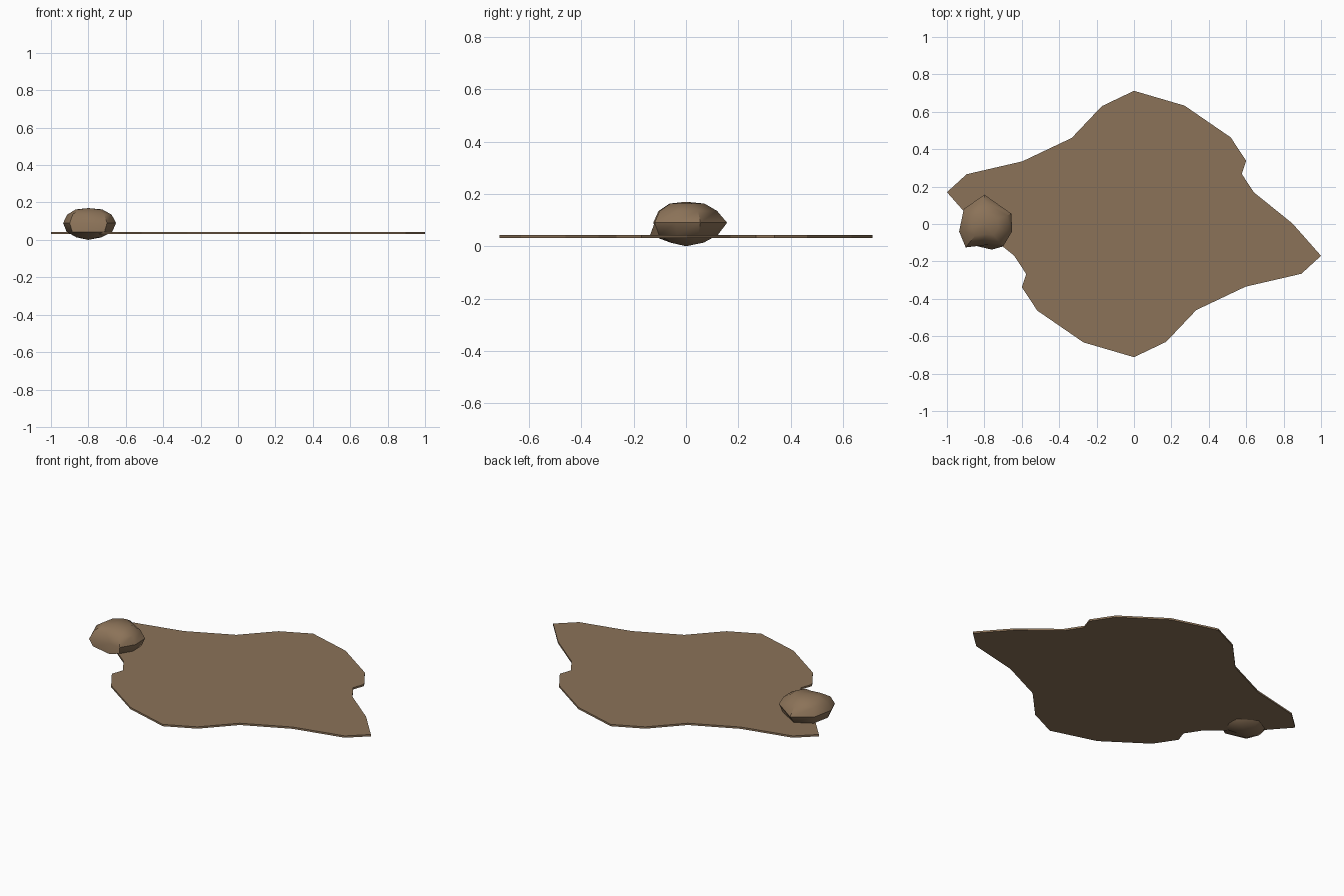
import bpy, bmesh

if "Cube" in bpy.data.objects:
    bpy.data.objects.remove(bpy.data.objects["Cube"])

brown = bpy.data.materials.new("earth_brown")
brown.diffuse_color = (0.26, 0.17, 0.098, 1)
brown.use_nodes = True
brown.node_tree.nodes["Principled BSDF"].inputs["Base Color"].default_value = brown.diffuse_color


def finish(name, bm, smooth):
    bmesh.ops.recalc_face_normals(bm, faces=bm.faces)
    mesh = bpy.data.meshes.new(name)
    bm.to_mesh(mesh)
    bm.free()
    mesh.materials.append(brown)
    obj = bpy.data.objects.new(name, mesh)
    bpy.context.collection.objects.link(obj)
    if smooth:
        bpy.ops.object.select_all(action='DESELECT')
        obj.select_set(True)
        bpy.context.view_layer.objects.active = obj
        bpy.ops.object.shade_smooth_by_angle(angle=0.75)
    return obj


# Thin ground slab: half an outline, repeated by a half turn
half = [(0, .712), (.27, .633), (.517, .463), (.6, .338), (.576, .268), (.64, .17),
        (.847, .003), (1, -.17), (.895, -.266), (.597, -.335), (.333, -.46), (.172, -.63)]
outline = half + [(-x, -y) for x, y in half]
bm = bmesh.new()
slab = bm.faces.new([bm.verts.new((x, y, .032)) for x, y in outline])
top = bmesh.ops.extrude_face_region(bm, geom=[slab])
bmesh.ops.translate(bm, vec=(0, 0, .011),
                    verts=[v for v in top["geom"] if isinstance(v, bmesh.types.BMVert)])
# close the underside if the extrusion consumed it
bmesh.ops.holes_fill(bm, edges=[e for e in bm.edges if e.is_boundary], sides=0)
finish("ground_slab", bm, False)

# Rock: eight-sided rings around an irregular girth, with a dent above the front ledge
girth = [(0, .157), (.145, .055), (.148, -.04), (.1, -.12),
         (.03, -.11), (-.1, -.125), (-.135, -.04), (-.11, .08)]
rings = [(.163, .5), (.135, .84), (.09, 1), (.043, .86), (.014, .48)]
front = {.135: (-.01, -.088), .043: (.04, -.137)}
bm = bmesh.new()
loops = []
for z, s in rings:
    pts = [(x * s, y * s) for x, y in girth]
    pts[0] = (0, .157 if z == .09 else .157 * s * .9)
    pts[4] = front.get(z, pts[4])
    loops.append([bm.verts.new((x - .8, y, z)) for x, y in pts])
peak, base = bm.verts.new((-.8, 0, .17)), bm.verts.new((-.8, 0, 0))
for i in range(8):
    j = (i + 1) % 8
    bm.faces.new((peak, loops[0][i], loops[0][j]))
    bm.faces.new((base, loops[-1][j], loops[-1][i]))
    for a, b in zip(loops, loops[1:]):
        bm.faces.new((a[i], b[i], b[j], a[j]))
finish("rock", bm, True)
